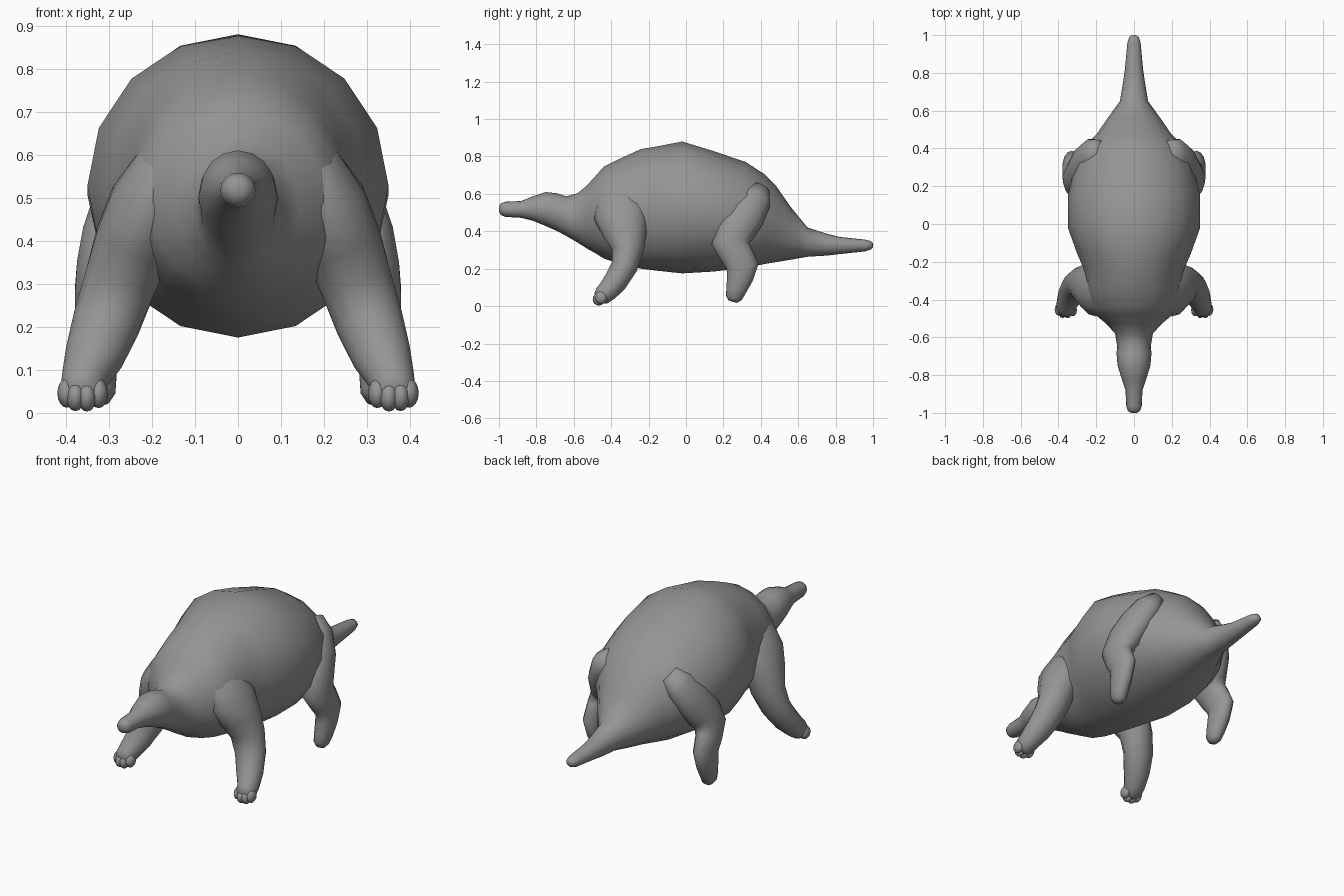
import bpy, bmesh, math
from mathutils import Vector, Matrix

hide = bpy.data.materials.new("hide")
hide.diffuse_color = (.3, .3, .3, 1)


def finish(name, bm):
    bmesh.ops.recalc_face_normals(bm, faces=bm.faces[:])
    for f in bm.faces:
        f.smooth = True
    me = bpy.data.meshes.new(name)
    bm.to_mesh(me)
    bm.free()
    me.materials.append(hide)
    ob = bpy.data.objects.new(name, me)
    bpy.context.collection.objects.link(ob)
    return ob


def loft(bm, rings, sides, axis=None):
    """rings: (centre, half width, half height), swept along the centres"""
    loops = []
    pts = [Vector(r[0]) for r in rings]
    for i, (c, a, b) in enumerate(rings):
        t = axis or pts[min(i + 1, len(pts) - 1)] - pts[max(i - 1, 0)]
        t = t.normalized()
        u = Vector((1, 0, 0))
        u = (u - t * u.dot(t)).normalized()
        v = u.cross(t)
        loops.append([bm.verts.new(pts[i] + u * a * math.sin(k * math.tau / sides)
                                   + v * b * math.cos(k * math.tau / sides))
                      for k in range(sides)])
    for p, q in zip(loops, loops[1:]):
        for k in range(sides):
            j = (k + 1) % sides
            bm.faces.new((p[k], p[j], q[j], q[k]))
    bm.faces.new(loops[0])
    bm.faces.new(loops[-1])


def ball(bm, c, r):
    m = Matrix.Translation(c) @ Matrix.Diagonal((*r, 1))
    bmesh.ops.create_uvsphere(bm, u_segments=12, v_segments=8, radius=1, matrix=m)


# snout, head, domed body and tail: y, top, bottom, half width
profile = [
    (-1.0, .535, .505, .015), (-.99, .55, .487, .032), (-.965, .558, .477, .041),
    (-.88, .562, .472, .045), (-.82, .587, .457, .065), (-.75, .61, .428, .087),
    (-.69, .603, .402, .092), (-.64, .587, .375, .09), (-.58, .603, .34, .1),
    (-.53, .645, .308, .145), (-.48, .70, .28, .205), (-.44, .745, .255, .235),
    (-.35, .79, .225, .255),
    (-.24, .84, .2, .265), (-.16, .853, .19, .30), (-.02, .88, .175, .35),
    (.15, .828, .185, .35), (.32, .77, .205, .31), (.42, .705, .225, .25),
    (.48, .645, .235, .195), (.56, .53, .248, .14), (.65, .42, .264, .075),
    (.75, .388, .27, .058), (.82, .37, .278, .048), (.96, .355, .293, .035),
    (.99, .347, .303, .025), (1.0, .335, .315, .01)]
bm = bmesh.new()
loft(bm, [((0, y, (t + b) / 2), w, (t - b) / 2) for y, t, b, w in profile],
     16, Vector((0, 1, 0)))
finish("body", bm)

front = [((.10, -.35, .65), .05, .09), ((.155, -.35, .57), .085, .135),
         ((.205, -.345, .48), .098, .145), ((.245, -.325, .39), .092, .12),
         ((.275, -.31, .30), .086, .085), ((.306, -.33, .21), .08, .07),
         ((.335, -.378, .13), .069, .064), ((.356, -.42, .08), .055, .056),
         ((.363, -.45, .055), .05, .05), ((.365, -.475, .042), .035, .032)]
hind = [((.18, .40, .63), .04, .05), ((.22, .375, .575), .065, .085),
        ((.262, .325, .49), .073, .1), ((.29, .265, .405), .074, .103),
        ((.31, .237, .335), .068, .1), ((.325, .27, .275), .056, .088),
        ((.33, .302, .215), .05, .087), ((.328, .288, .15), .048, .07),
        ((.324, .268, .085), .043, .054), ((.32, .256, .045), .036, .044),
        ((.319, .25, .024), .02, .024)]

# legs on both sides, with soft toes on the front feet
for side, s in (("left", 1), ("right", -1)):
    for name, rings in (("front_leg", front), ("hind_leg", hind)):
        bm = bmesh.new()
        loft(bm, [((s * c[0], c[1], c[2]), a, b) for c, a, b in rings], 14)
        if name == "front_leg":
            for x, y, z in ((.324, -.455, .045), (.351, -.466, .037),
                            (.378, -.465, .038), (.398, -.453, .046)):
                ball(bm, (s * x, y, z), (.022, .033, .034))
        finish(f"{name}_{side}", bm)
